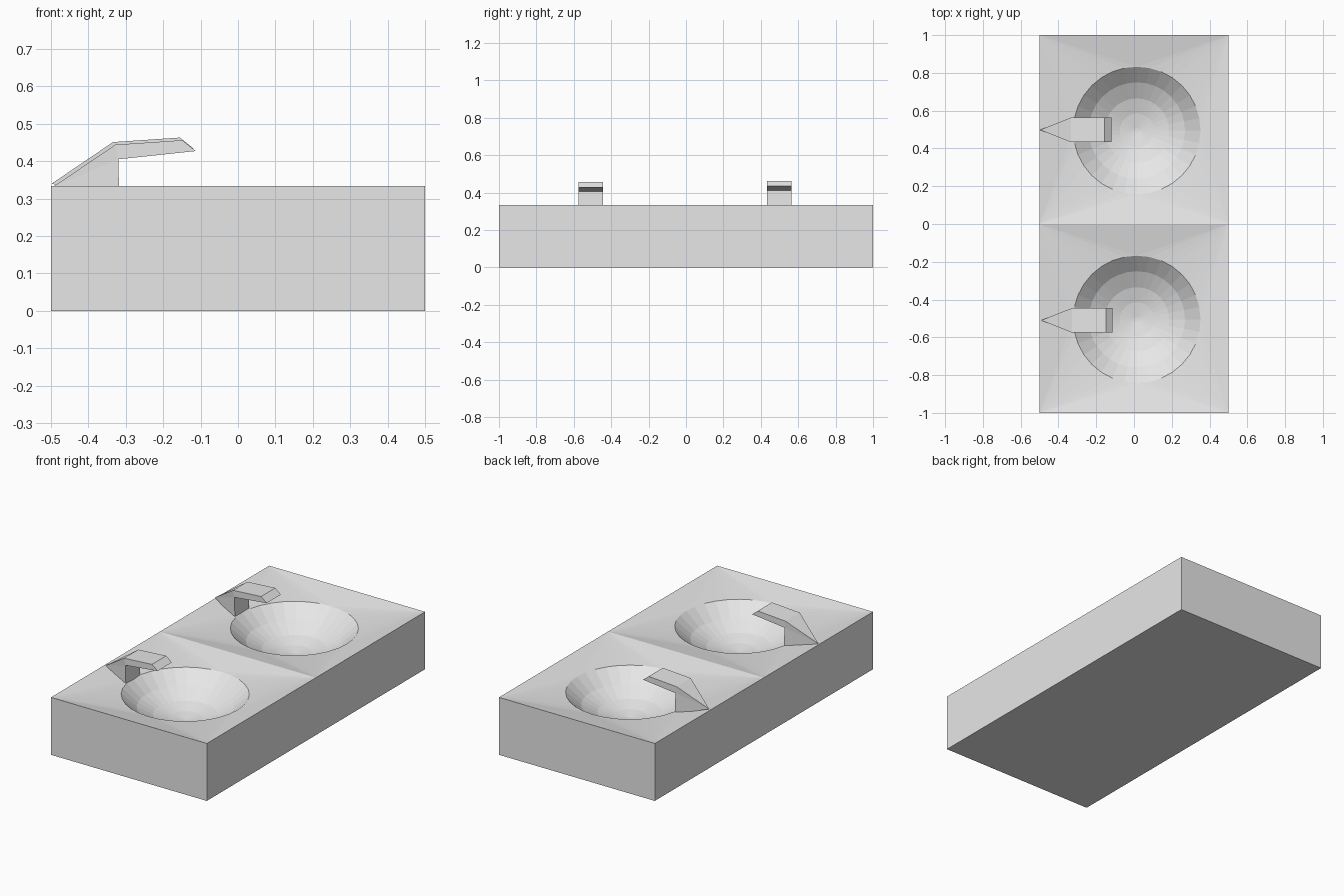
import bpy, bmesh, math
from mathutils import Vector

cube = bpy.data.objects.get("Cube")
if cube:
    bpy.data.objects.remove(cube, do_unlink=True)

grey = bpy.data.materials.new("light grey")
grey.use_nodes = True
grey.diffuse_color = (0.8, 0.8, 0.8, 1)
grey.node_tree.nodes["Principled BSDF"].inputs["Base Color"].default_value = (0.8, 0.8, 0.8, 1)

TOP = 0.333
SEGMENTS = 32


def make_object(name, bm):
    bmesh.ops.remove_doubles(bm, verts=bm.verts, dist=0.0001)
    bmesh.ops.recalc_face_normals(bm, faces=bm.faces)
    mesh = bpy.data.meshes.new(name)
    bm.to_mesh(mesh)
    bm.free()
    mesh.materials.append(grey)
    obj = bpy.data.objects.new(name, mesh)
    bpy.context.collection.objects.link(obj)
    return obj


def add_basin(bm, y):
    """Square top sloping down to a round faceted bowl."""
    centre = Vector((0.015, y - 0.005, 0))
    profile = [(0.337, 0.300), (0.255, 0.228), (0.17, 0.183), (0.09, 0.160), (0.012, 0.148)]
    rings = []
    for r, z in profile:
        rings.append([bm.verts.new(centre + Vector((
            r * math.cos(math.tau * i / SEGMENTS),
            r * math.sin(math.tau * i / SEGMENTS), z))) for i in range(SEGMENTS)])
    # bowl wall and drain
    for outer, inner in zip(rings, rings[1:]):
        for i in range(SEGMENTS):
            j = (i + 1) % SEGMENTS
            bm.faces.new((outer[i], outer[j], inner[j], inner[i]))
    bm.faces.new(rings[-1])
    # sloping surround: a fan at each corner and one triangle on each side
    corners = [bm.verts.new((sx * 0.5, y + sy * 0.5, TOP))
               for sx, sy in ((1, 1), (-1, 1), (-1, -1), (1, -1))]
    quarter = SEGMENTS // 4
    for c in range(4):
        for i in range(c * quarter, (c + 1) * quarter):
            bm.faces.new((corners[c], rings[0][(i + 1) % SEGMENTS], rings[0][i]))
        middle = rings[0][(c + 1) * quarter % SEGMENTS]
        bm.faces.new((corners[c], corners[(c + 1) % 4], middle))


# sink block with two basins
bm = bmesh.new()
for y in (-0.5, 0.5):
    add_basin(bm, y)
outline = [(-0.5, -1), (0.5, -1), (0.5, 0), (0.5, 1), (-0.5, 1), (-0.5, 0)]
low = [bm.verts.new((x, y, 0)) for x, y in outline]
high = [bm.verts.new((x, y, TOP)) for x, y in outline]
bm.faces.new(low[::-1])
for i in range(6):
    j = (i + 1) % 6
    bm.faces.new((low[i], low[j], high[j], high[i]))
make_object("double_sink", bm)


def add_faucet(name, shift):
    """Spout with a wedge-shaped back running down to a point."""
    bm = bmesh.new()
    side = [(-0.328, 0.444), (-0.149, 0.456), (-0.113, 0.427), (-0.32, 0.405), (-0.317, 0.285)]
    half = 0.065
    tip = bm.verts.new((-0.492, 0, TOP))
    a, b = [[bm.verts.new((x, s * half, z)) for x, z in side] for s in (-1, 1)]
    for v in (a, b):
        bm.faces.new(v[:4])
        bm.faces.new((tip, v[0], v[3]))
        bm.faces.new((tip, v[3], v[4]))
    for i in range(4):
        bm.faces.new((a[i], a[i + 1], b[i + 1], b[i]))
    bm.faces.new((tip, a[0], b[0]))
    bm.faces.new((tip, a[4], b[4]))
    make_object(name, bm).location = shift


add_faucet("front_faucet", (0, -0.51, 0))
add_faucet("back_faucet", (-0.006, 0.498, 0.007))
